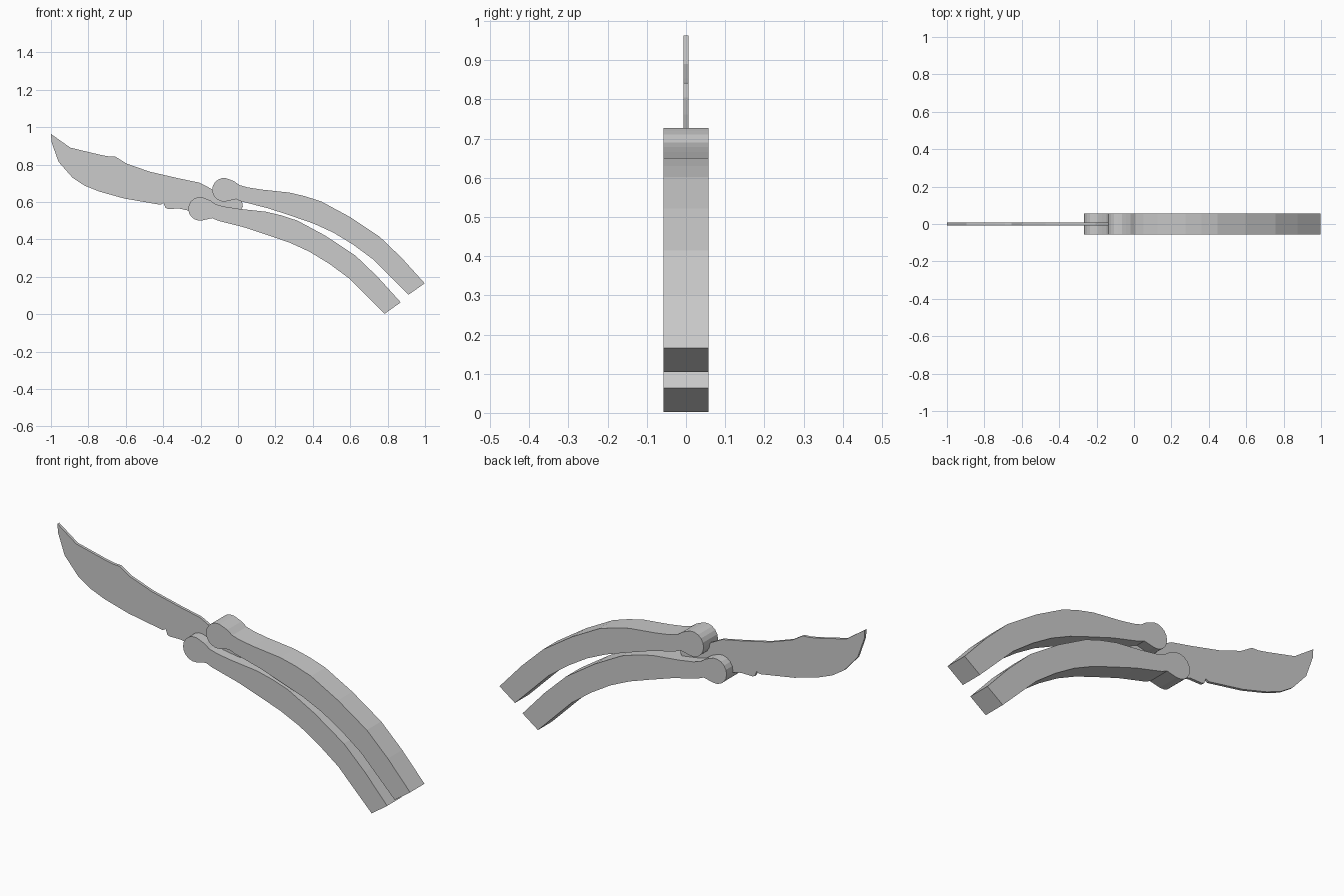
import bpy, bmesh, math

steel = bpy.data.materials.new("light_grey")
steel.diffuse_color = (0.6, 0.6, 0.6, 1)


def extrude_profile(name, pts, half, offset=(0, 0)):
    """Extrude a closed x-z outline symmetrically along y."""
    bm = bmesh.new()
    front = bm.faces.new([bm.verts.new((x + offset[0], -half, z + offset[1])) for x, z in pts])
    back = bmesh.ops.extrude_face_region(bm, geom=[front])
    verts = [v for v in back["geom"] if isinstance(v, bmesh.types.BMVert)]
    bmesh.ops.translate(bm, verts=verts, vec=(0, 2 * half, 0))
    bmesh.ops.recalc_face_normals(bm, faces=bm.faces)
    mesh = bpy.data.meshes.new(name)
    bm.to_mesh(mesh)
    bm.free()
    mesh.materials.append(steel)
    obj = bpy.data.objects.new(name, mesh)
    bpy.context.collection.objects.link(obj)
    return obj


# Curved handle: rounded pivot knob flowing into an arched grip
knob = [(-0.075 + 0.063 * math.cos(math.radians(a)), 0.665 + 0.063 * math.sin(math.radians(a)))
        for a in range(60, 281, 20)]
grip_under = [(-0.01, 0.615), (0.02, 0.602), (0.165, 0.565), (0.295, 0.522),
              (0.405, 0.484), (0.51, 0.436), (0.615, 0.372), (0.725, 0.291)]
grip_end = [(0.912, 0.104), (0.998, 0.165)]
grip_top = [(0.874, 0.302), (0.757, 0.414), (0.596, 0.521), (0.446, 0.602), (0.36, 0.63),
            (0.275, 0.65), (0.126, 0.666), (0.05, 0.678), (0.008, 0.69), (-0.02, 0.71)]
handle = knob + grip_under + grip_end + grip_top
extrude_profile("upper_handle", handle, 0.057)
extrude_profile("lower_handle", handle, 0.057, (-0.128, -0.102))

# Thin blade with a swept tip and a tang between the handles
blade = [(-1.0, 0.963), (-0.997, 0.92), (-0.96, 0.815), (-0.885, 0.73), (-0.82, 0.687),
         (-0.74, 0.655), (-0.607, 0.618), (-0.415, 0.585), (-0.398, 0.594), (-0.388, 0.568),
         (-0.375, 0.563), (-0.313, 0.564), (-0.26, 0.553), (-0.2, 0.53), (-0.02, 0.545),
         (0.015, 0.555), (0.026, 0.575), (0.022, 0.6), (0.0, 0.615), (-0.06, 0.64),
         (-0.136, 0.666), (-0.165, 0.682), (-0.206, 0.703), (-0.313, 0.725), (-0.473, 0.762),
         (-0.596, 0.805), (-0.655, 0.842), (-0.69, 0.843), (-0.741, 0.853), (-0.896, 0.89)]
extrude_profile("blade", blade, 0.007)
